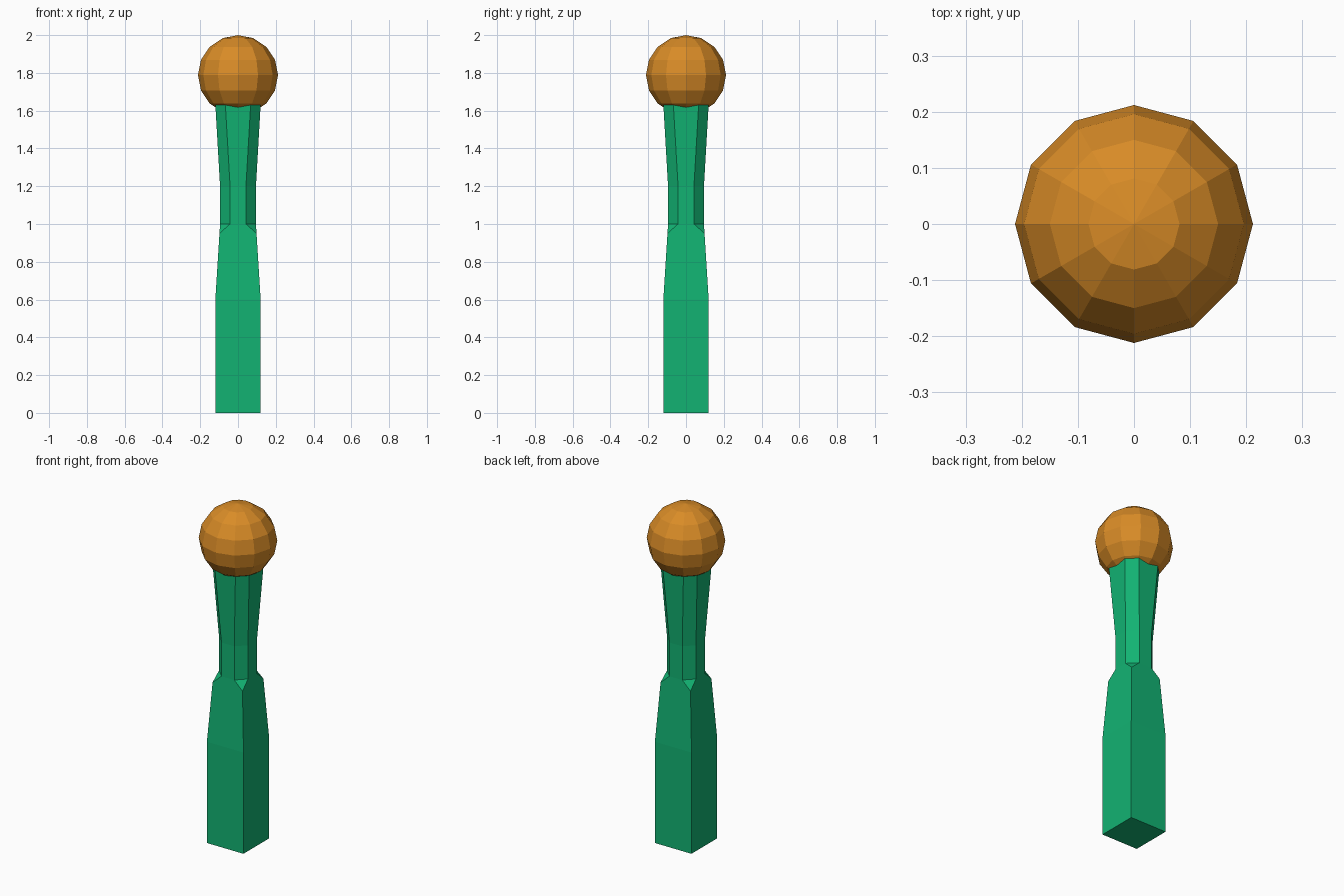
import bpy, bmesh, math

if "Cube" in bpy.data.objects:
    bpy.data.objects.remove(bpy.data.objects["Cube"])


def material(name, rgb):
    m = bpy.data.materials.new(name)
    m.diffuse_color = (*rgb, 1)
    m.use_nodes = True
    m.node_tree.nodes["Principled BSDF"].inputs["Base Color"].default_value = m.diffuse_color
    return m


def make_object(name, bm, mat):
    bmesh.ops.recalc_face_normals(bm, faces=bm.faces)
    mesh = bpy.data.meshes.new(name)
    bm.to_mesh(mesh)
    bm.free()
    mesh.materials.append(mat)
    ob = bpy.data.objects.new(name, mesh)
    bpy.context.collection.objects.link(ob)
    return ob


def quarter_turns(x, y):
    return [(x, y), (-y, x), (-x, -y), (y, -x)]


def square(bm, half, z):
    return [bm.verts.new((x, y, z)) for x, y in quarter_turns(half, half)]


def octagon(bm, half, cut, z):
    ring = []
    for a, b in zip(quarter_turns(half, half - cut), quarter_turns(half - cut, half)):
        ring += [bm.verts.new((*a, z)), bm.verts.new((*b, z))]
    return ring


def bridge(bm, a, b):
    n = len(a)
    for i in range(n):
        j = (i + 1) % n
        bm.faces.new((a[i], a[j], b[j], b[i]))


# Post: square foot and taper, then a chamfered neck that flares to the top
bm = bmesh.new()
squares = [square(bm, h, z) for h, z in ((0.12, 0), (0.12, 0.6), (0.098, 0.95))]
octs = [octagon(bm, h, 0.053, z) for h, z in ((0.095, 1.0), (0.095, 1.2), (0.121, 1.65))]
for rings in (squares, octs):
    for lower, upper in zip(rings, rings[1:]):
        bridge(bm, lower, upper)
bm.faces.new(squares[0])
bm.faces.new(octs[-1])

# Chamfer stops: a triangle at each corner, with the flat sides between
s, o = squares[-1], octs[0]
for i in range(4):
    j = (i + 1) % 4
    bm.faces.new((s[i], o[2 * i + 1], o[2 * i]))
    bm.faces.new((s[i], s[j], o[2 * j], o[2 * i + 1]))
make_object("post", bm, material("green_paint", (0.006, 0.45, 0.17)))

# Ball finial
bm = bmesh.new()
bmesh.ops.create_uvsphere(bm, u_segments=12, v_segments=8, radius=0.212)
ball = make_object("ball_finial", bm, material("orange_paint", (0.69, 0.26, 0.02)))
ball.location.z = 2 - 0.212
